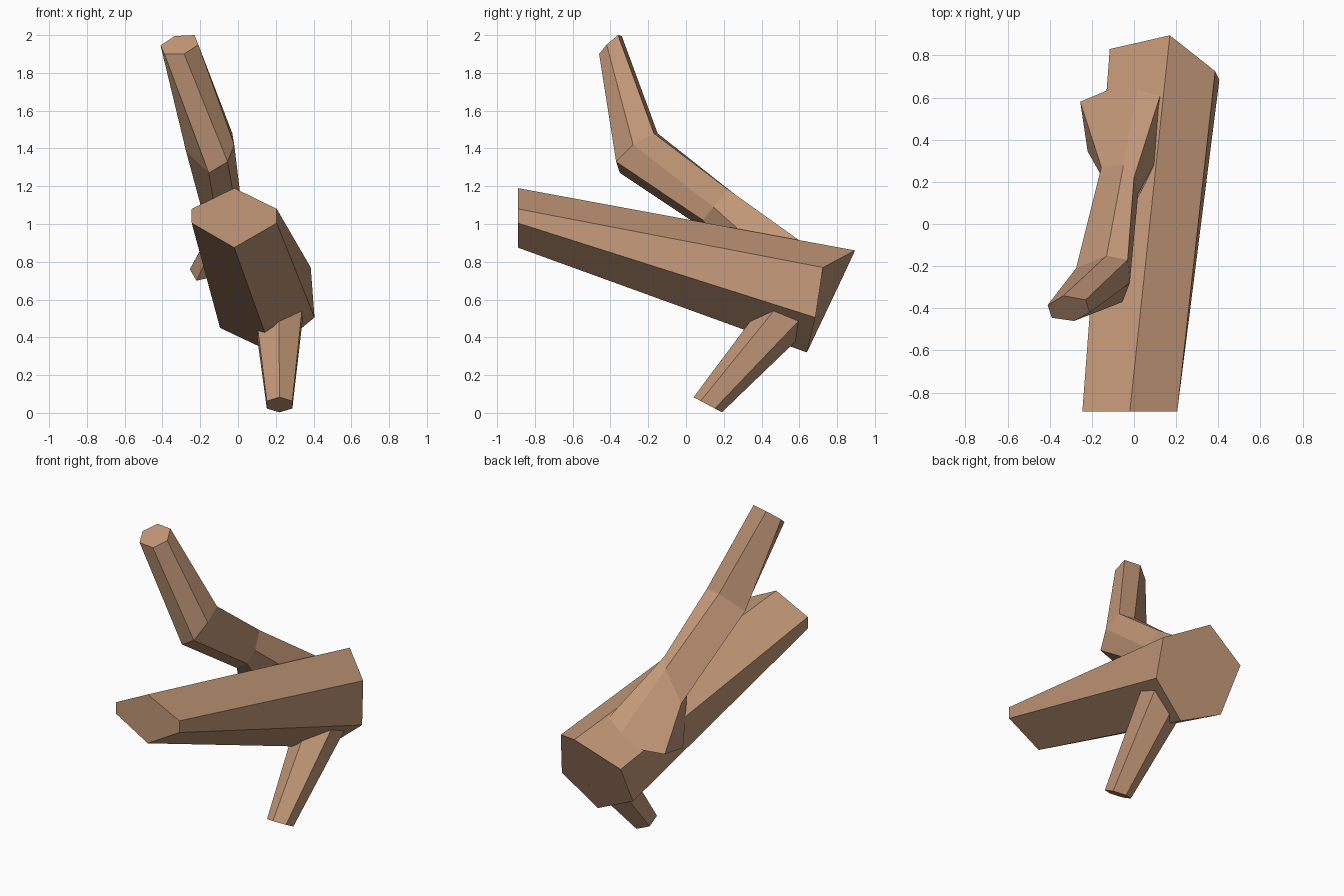
import bpy
import bmesh
from math import sin, cos, pi
from mathutils import Vector

default_cube = bpy.data.objects.get("Cube")
if default_cube:
    bpy.data.objects.remove(default_cube, do_unlink=True)


def make_material(name, colour):
    material = bpy.data.materials.new(name)
    material.use_nodes = True
    material.diffuse_color = colour
    shader = material.node_tree.nodes["Principled BSDF"]
    shader.inputs["Base Color"].default_value = colour
    shader.inputs["Roughness"].default_value = 0.9
    return material


def hexagon(centre, across, upward):
    """Six points around a centre, spanned by two half-axis vectors."""
    centre, across, upward = Vector(centre), Vector(across), Vector(upward)
    angles = [i * pi / 3 for i in range(6)]
    return [centre + across * sin(a) + upward * cos(a) for a in angles]


def loft(name, sections, material):
    """Bridge successive cross-sections and close both ends."""
    bm = bmesh.new()
    rings = [[bm.verts.new(point) for point in ring] for ring in sections]
    for lower, upper in zip(rings, rings[1:]):
        for i in range(len(lower)):
            j = (i + 1) % len(lower)
            bm.faces.new((lower[i], lower[j], upper[j], upper[i]))
    bm.faces.new(rings[0])
    bm.faces.new(rings[-1])
    bmesh.ops.recalc_face_normals(bm, faces=bm.faces[:])
    mesh = bpy.data.meshes.new(name)
    bm.to_mesh(mesh)
    bm.free()
    mesh.materials.append(material)
    part = bpy.data.objects.new(name, mesh)
    bpy.context.collection.objects.link(part)
    return part


bark = make_material("tan_wood", (0.54, 0.31, 0.185, 1))

# Trunk: slanted six-sided log, upright cut in front and oblique cut behind
front_profile = [(-0.02, 1.19), (0.205, 1.08), (0.205, 1.005),
                 (-0.02, 0.875), (-0.245, 1.005), (-0.245, 1.08)]
front_cut = [(x, -0.89, z) for x, z in front_profile]
back_cut = [(0.17, 0.895, 0.86), (0.385, 0.725, 0.77), (0.405, 0.685, 0.505),
            (0.18, 0.64, 0.32), (-0.095, 0.675, 0.45), (-0.115, 0.83, 0.72)]
loft("trunk", [front_cut, back_cut], bark)

# Upper branch: flared root, narrow neck, elbow and tilted cut tip
root = [(-0.255, 0.58, 0.76), (0.03, 0.7, 0.79), (0.14, 0.66, 0.87),
        (0.15, 0.38, 0.88), (0, 0.3, 0.75), (-0.22, 0.345, 0.7)]
neck = [(-0.155, 0.27, 0.94), (-0.05, 0.28, 1.14), (0, 0.22, 1.185),
        (0.02, 0.145, 1.09), (0, 0.09, 1.02), (-0.1, 0.13, 0.95)]
elbow = [(-0.275, -0.21, 1.385), (-0.13, -0.15, 1.48), (-0.03, -0.17, 1.48),
         (-0.02, -0.28, 1.42), (-0.055, -0.37, 1.33), (-0.155, -0.35, 1.27)]
tip = [(-0.41, -0.385, 1.945), (-0.335, -0.34, 1.995), (-0.23, -0.36, 2),
       (-0.21, -0.42, 1.95), (-0.285, -0.46, 1.9), (-0.39, -0.445, 1.9)]
loft("upper_branch", [root, neck, elbow, tip], bark)

# Lower branch: tapered stub whose root is buried in the trunk
stub_tip = hexagon((0.22, 0.115, 0.043), (0.078, 0, 0), (0, -0.075, 0.04))
stub_root = hexagon((0.215, 0.57, 0.56), (0.15, 0, 0), (0, -0.11, 0.085))
loft("lower_branch", [stub_tip, stub_root], bark)
